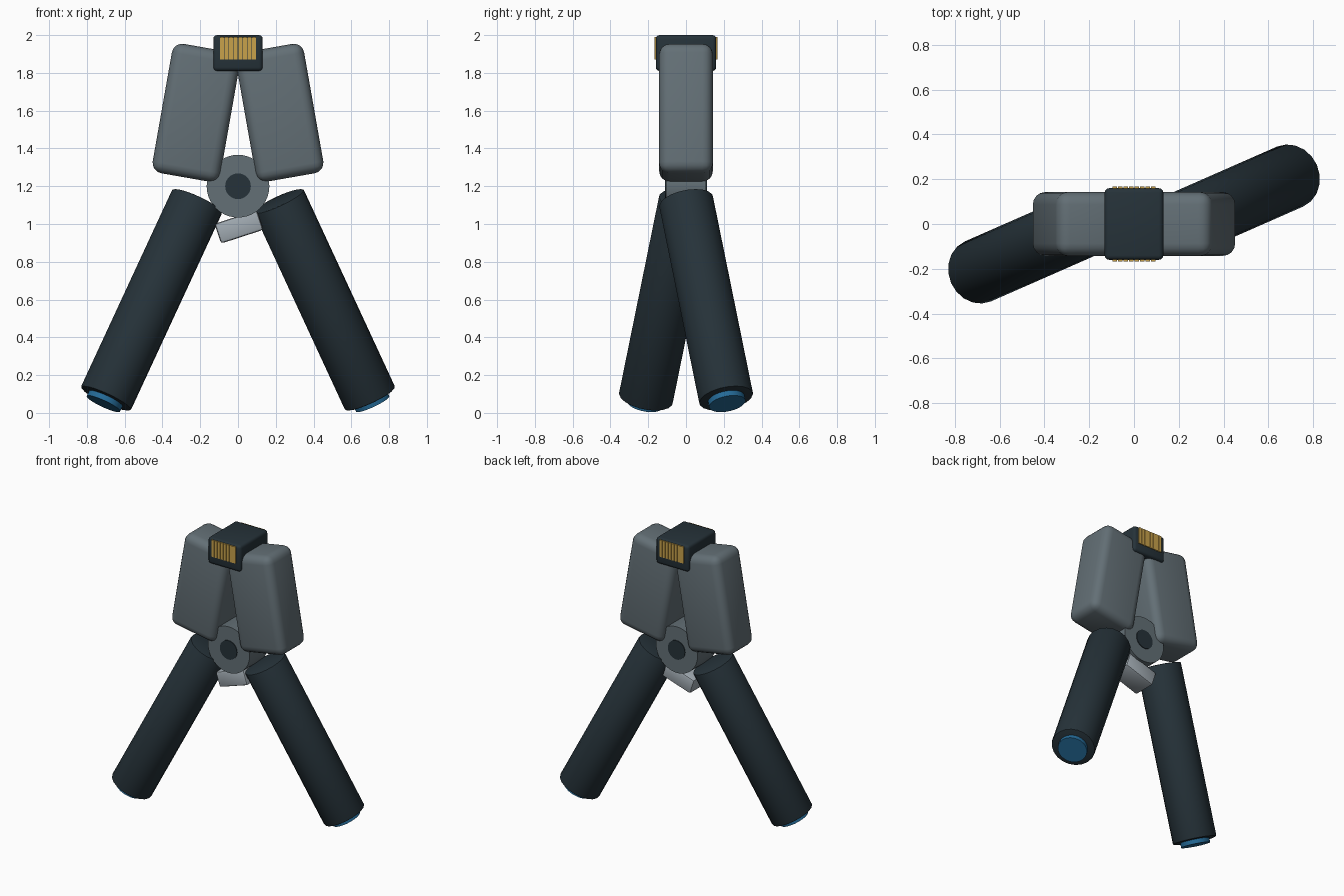
import bpy
from math import radians, pi
from mathutils import Vector

cube = bpy.data.objects.get("Cube")
if cube:
    bpy.data.objects.remove(cube, do_unlink=True)


def material(name, rgb):
    m = bpy.data.materials.new(name)
    m.use_nodes = True
    m.diffuse_color = (*rgb, 1)
    m.node_tree.nodes["Principled BSDF"].inputs["Base Color"].default_value = (*rgb, 1)
    return m


DARK = material("dark slate", (0.019, 0.032, 0.041))
GREY = material("mid grey", (0.125, 0.16, 0.18))
LIGHT = material("light grey", (0.36, 0.41, 0.45))
GOLD = material("gold", (0.58, 0.36, 0.07))
BLUE = material("blue", (0.018, 0.145, 0.31))


def finish(name, mat, bevel=0, segments=3):
    ob = bpy.context.object
    ob.name = name
    ob.data.materials.append(mat)
    if bevel:
        mod = ob.modifiers.new("rounding", "BEVEL")
        mod.width = bevel
        mod.segments = segments
        mod.limit_method = "ANGLE"
        mod.angle_limit = radians(50)
        bpy.ops.object.modifier_apply(modifier=mod.name)
    bpy.ops.object.shade_smooth_by_angle(angle=radians(35))
    return ob


def box(name, mat, centre, size, tilt=0, bevel=0, segments=3):
    bpy.ops.mesh.primitive_cube_add(size=1, location=centre)
    ob = bpy.context.object
    ob.scale = size
    bpy.ops.object.transform_apply(location=False, rotation=False, scale=True)
    ob.rotation_euler.y = tilt
    return finish(name, mat, bevel, segments)


def rod(name, mat, start, end, radius, sides, bevel=0):
    a, b = Vector(start), Vector(end)
    axis = b - a
    bpy.ops.mesh.primitive_cylinder_add(
        vertices=sides, radius=radius, depth=axis.length, location=(a + b) / 2,
        rotation=axis.to_track_quat("Z", "Y").to_euler())
    return finish(name, mat, bevel, 2)


# Each half is the other turned half way round the vertical axis
for side, s in (("left", 1), ("right", -1)):
    # Jaw
    box(side + "_jaw", GREY, (0.221 * s, 0, 1.589), (0.365, 0.284, 0.695),
        radians(-10) * s, 0.055, 4)
    # Handle splayed outward, with an end cap
    top = Vector((0.215 * s, 0, 1.122))
    foot = Vector((0.70 * s, 0.213 * s, 0.075))
    down = (foot - top).normalized()
    rod(side + "_handle", DARK, top, foot, 0.146, 20, 0.008)
    rod(side + "_end_cap", BLUE, foot - down * 0.02, foot + down * 0.03, 0.098, 24)

# Pivot disc and its pin
rod("pivot_disc", GREY, (0, -0.105, 1.2), (0, 0.105, 1.2), 0.166, 40)
rod("pivot_pin", DARK, (0, -0.11, 1.2), (0, 0.11, 1.2), 0.068, 28)

# Catch under the pivot
box("catch", LIGHT, (0.005, 0, 0.985), (0.235, 0.17, 0.11), radians(-18), 0.014, 2)

# Top connector with rows of contacts front and back
box("connector", DARK, (0, 0, 1.905), (0.262, 0.32, 0.19), 0, 0.02)
count, span = 8, 0.195
pitch = span / count
for face, s in (("front", -1), ("back", 1)):
    for i in range(count):
        x = (i + 0.5) * pitch - span / 2
        box(f"{face}_contact_{i + 1}", GOLD, (x, 0.1625 * s, 1.93),
            (pitch * 0.86, 0.009, 0.12))
